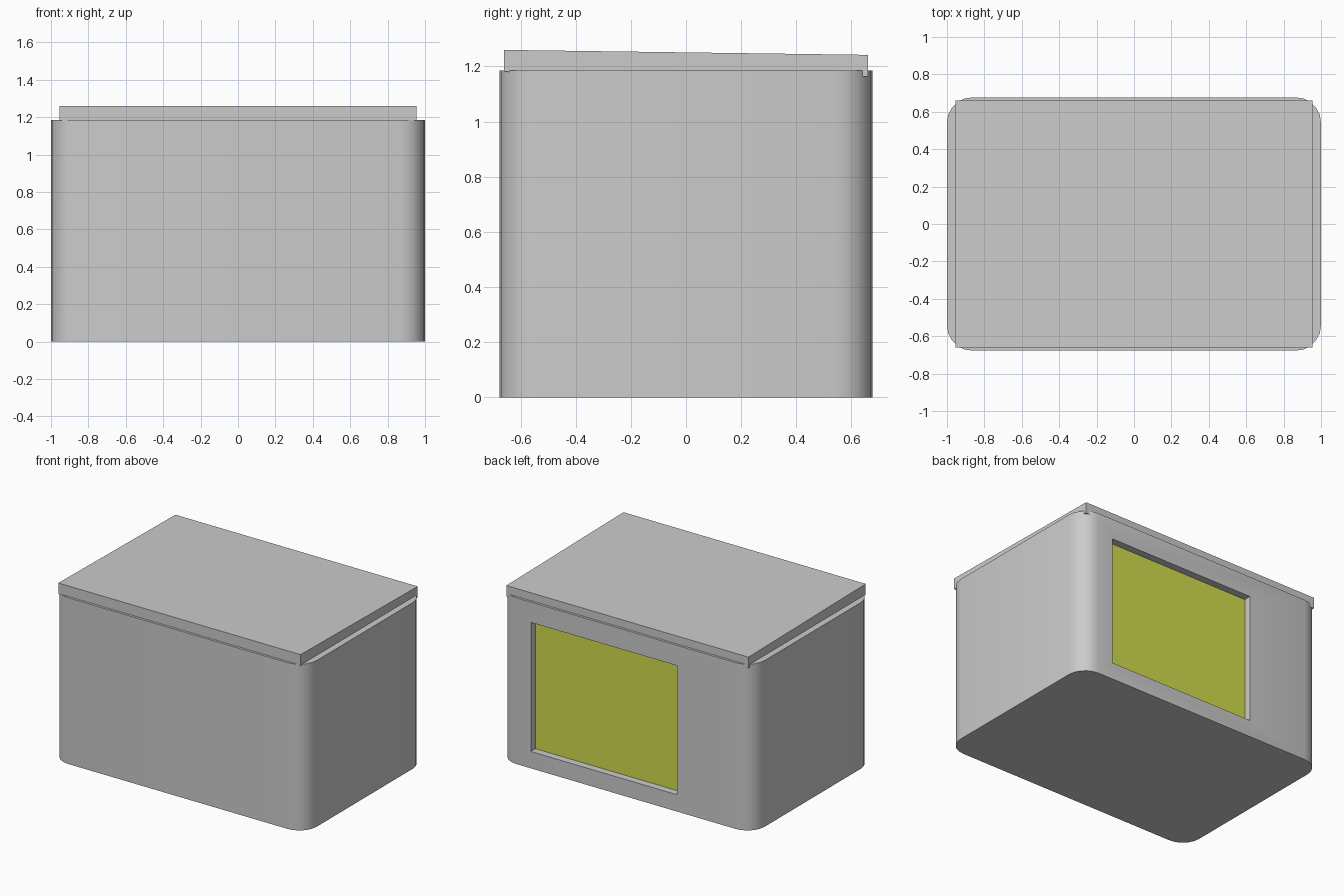
import bpy, bmesh, math

cube = bpy.data.objects.get("Cube")
if cube:
    bpy.data.objects.remove(cube, do_unlink=True)


def make_material(name, rgb):
    m = bpy.data.materials.new(name)
    m.use_nodes = True
    m.diffuse_color = (*rgb, 1)
    m.node_tree.nodes["Principled BSDF"].inputs["Base Color"].default_value = (*rgb, 1)
    return m


grey = make_material("light_grey", (0.60, 0.60, 0.60))
olive = make_material("olive_yellow", (0.63, 0.71, 0.075))


def add_object(name, bm, mat):
    bmesh.ops.recalc_face_normals(bm, faces=bm.faces)
    mesh = bpy.data.meshes.new(name)
    bm.to_mesh(mesh)
    bm.free()
    mesh.materials.append(mat)
    ob = bpy.data.objects.new(name, mesh)
    bpy.context.collection.objects.link(ob)
    return ob


def add_box(name, lo, hi, mat):
    bm = bmesh.new()
    bmesh.ops.create_cube(bm, size=1)
    for v in bm.verts:
        v.co = [lo[i] if v.co[i] < 0 else hi[i] for i in range(3)]
    return add_object(name, bm, mat)


# Body: rounded rectangle raised to a prism
HX, HY, HEIGHT, RADIUS, STEPS = 1.0, 0.677, 1.185, 0.135, 5
bm = bmesh.new()
ring = []
for k, (sx, sy) in enumerate([(1, 1), (-1, 1), (-1, -1), (1, -1)]):
    for i in range(STEPS + 1):
        a = math.pi / 2 * (k + i / STEPS)
        ring.append(bm.verts.new((sx * (HX - RADIUS) + RADIUS * math.cos(a),
                                  sy * (HY - RADIUS) + RADIUS * math.sin(a), 0)))
base = bm.faces.new(ring)
top = bmesh.ops.extrude_face_region(bm, geom=[base], use_keep_orig=True)["geom"]
bmesh.ops.translate(bm, vec=(0, 0, HEIGHT),
                    verts=[g for g in top if isinstance(g, bmesh.types.BMVert)])
body = add_object("body", bm, grey)

# Recess for the window in the back wall
X0, X1, Z0, Z1, DEPTH = -0.405, 0.75, 0.12, 1.04, 0.055
cutter = add_box("window_cutter", (X0, HY - DEPTH, Z0), (X1, HY + 0.1, Z1), grey)
cutter.hide_render = True
cut = body.modifiers.new("window_recess", 'BOOLEAN')
cut.operation = 'DIFFERENCE'
cut.solver = 'EXACT'
cut.object = cutter
bpy.context.view_layer.objects.active = body
body.select_set(True)
bpy.ops.object.modifier_apply(modifier=cut.name)
bpy.data.objects.remove(cutter, do_unlink=True)
bpy.ops.object.select_all(action='DESELECT')
body.select_set(True)
bpy.ops.object.shade_smooth_by_angle(angle=math.radians(30))

# Coloured panel at the bottom of the recess
add_box("window_panel", (X0, HY - DEPTH - 0.002, Z0), (X1, HY - DEPTH + 0.003, Z1), olive)

# Lid: flat slab sloping down to the back, sunk slightly into the body
LX, LY, FRONT_TOP, BACK_TOP, THICK = 0.955, 0.66, 1.26, 1.242, 0.079
lid = add_box("lid", (-LX, -LY, 0), (LX, LY, THICK), grey)
for v in lid.data.vertices:
    v.co.z += (FRONT_TOP if v.co.y < 0 else BACK_TOP) - THICK
